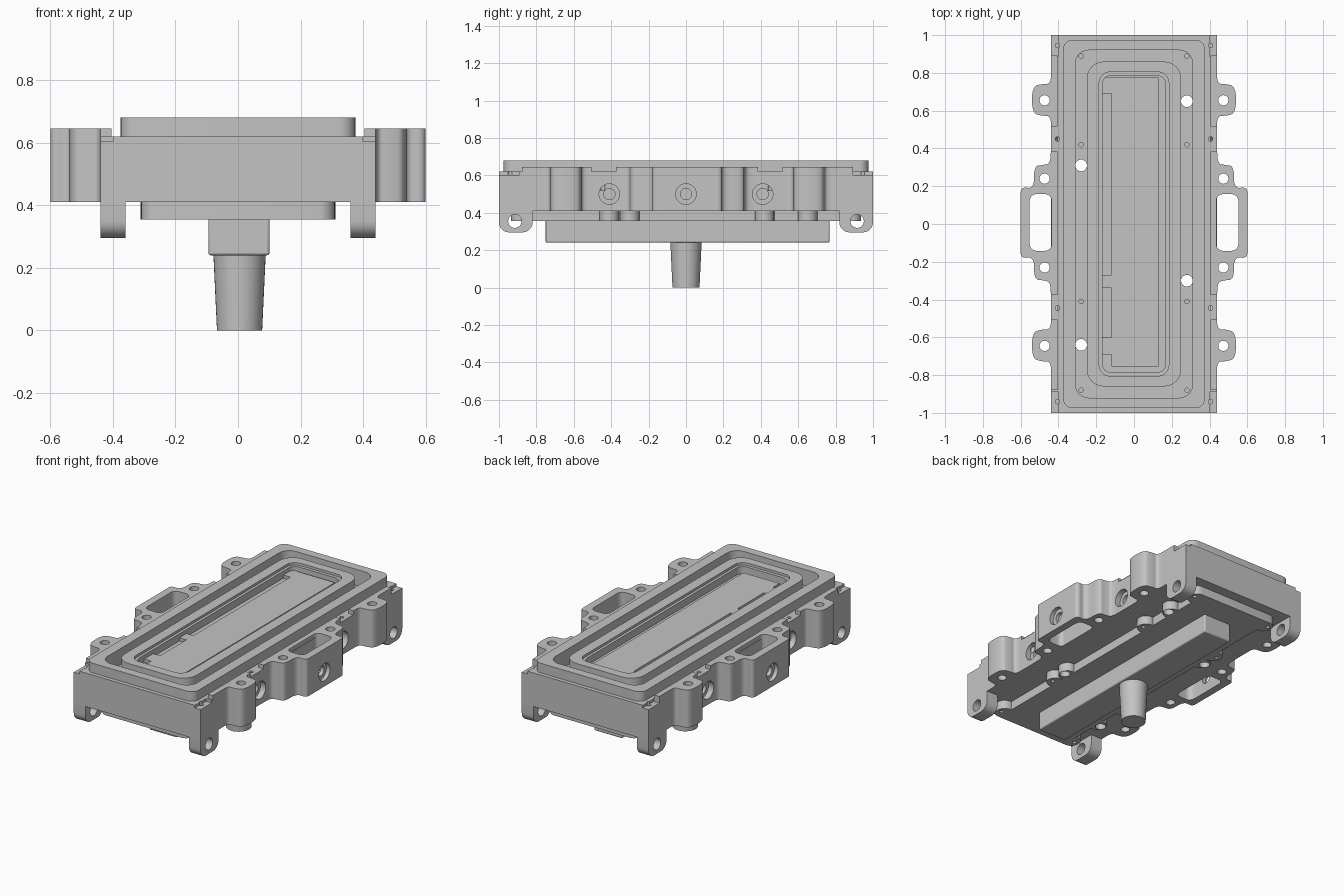
import bpy, bmesh, math
from mathutils import Vector

if "Cube" in bpy.data.objects:
    bpy.data.objects.remove(bpy.data.objects["Cube"])

grey = bpy.data.materials.new("machined_grey")
grey.use_nodes = True
grey.diffuse_color = (0.55, 0.55, 0.55, 1)
grey.node_tree.nodes["Principled BSDF"].inputs["Base Color"].default_value = (0.55, 0.55, 0.55, 1)


def prism(name, outline, a, b, axis="z", scale=1.0):
    """Extrude a closed outline from a to b along z or x; scale tapers the b end."""
    bm = bmesh.new()

    def place(p, h, s):
        return (p[0] * s, p[1] * s, h) if axis == "z" else (h, p[0] * s, p[1] * s)

    low = [bm.verts.new(place(p, a, 1)) for p in outline]
    high = [bm.verts.new(place(p, b, scale)) for p in outline]
    bm.faces.new(low)
    bm.faces.new(high)
    for i in range(len(low)):
        j = (i + 1) % len(low)
        bm.faces.new((low[i], low[j], high[j], high[i]))
    bmesh.ops.recalc_face_normals(bm, faces=bm.faces)
    mesh = bpy.data.meshes.new(name)
    bm.to_mesh(mesh)
    bm.free()
    ob = bpy.data.objects.new(name, mesh)
    bpy.context.collection.objects.link(ob)
    mesh.materials.append(grey)
    return ob


def rounded(hx, hy, r, cx=0.0, cy=0.0, steps=6):
    pts = []
    for k, (sx, sy) in enumerate([(1, 1), (-1, 1), (-1, -1), (1, -1)]):
        for i in range(steps + 1):
            t = math.pi / 2 * (k + i / steps)
            pts.append((cx + sx * (hx - r) + r * math.cos(t),
                        cy + sy * (hy - r) + r * math.sin(t)))
    return pts


def circle(x, y, r, n=24):
    return [(x + r * math.cos(2 * math.pi * i / n), y + r * math.sin(2 * math.pi * i / n))
            for i in range(n)]


def rect(x0, x1, y0, y1):
    return [(x0, y0), (x1, y0), (x1, y1), (x0, y1)]


def chaikin(pts, times):
    """Round the corners of an open path, keeping its ends."""
    for _ in range(times):
        out = [pts[0]]
        for p, q in zip(pts, pts[1:]):
            p, q = Vector(p), Vector(q)
            out += [tuple(p.lerp(q, 0.25)), tuple(p.lerp(q, 0.75))]
        pts = out + [pts[-1]]
    return pts


def carve(ob, specs, operation="DIFFERENCE"):
    """Boolean a list of prism specs into an object and apply the result."""
    tools = []
    for spec in specs:
        tool = prism("cutter", *spec)
        tool.hide_render = True
        mod = ob.modifiers.new("cut", "BOOLEAN")
        mod.operation, mod.solver, mod.object = operation, "EXACT", tool
        tools.append(tool)
    bpy.context.view_layer.update()
    done = ob.evaluated_get(bpy.context.evaluated_depsgraph_get())
    mesh = bpy.data.meshes.new_from_object(done)
    ob.modifiers.clear()
    ob.data = mesh
    for tool in tools:
        bpy.data.objects.remove(tool)


def smooth(ob):
    bpy.ops.object.select_all(action="DESELECT")
    ob.select_set(True)
    bpy.context.view_layer.objects.active = ob
    bpy.ops.object.shade_smooth_by_angle(angle=math.radians(32))


SIDES = (-1, 1)
through = [(0.28, 0.65), (-0.28, 0.31), (0.28, -0.3), (-0.28, -0.64)]
bolts = [(s * 0.28, y) for s in SIDES for y in (0.89, 0.42, -0.41, -0.88)]
edge_bolts = [(s * 0.405, y) for s in SIDES for y in (0.945, 0.45, -0.445, -0.94)]

through_cuts = [(circle(x, y, 0.031), 0.2, 0.8) for x, y in through]
port_cuts = []
for s in SIDES:
    for y in (-0.41, 0.41):
        port_cuts.append((circle(y, 0.5, 0.055), s * 0.405, s * 0.57, "x"))
        port_cuts.append((circle(y, 0.5, 0.03), s * 0.34, s * 0.57, "x"))

# Main block with the seal groove, bolt holes and side ports
body = prism("main_body", rect(-0.44, 0.44, -1, 1), 0.41, 0.62)
groove = (rounded(0.31, 0.92, 0.07), 0.58, 0.8)
small = [(circle(x, y, 0.012, 12), 0.52, 0.8) for x, y in bolts + edge_bolts]
under = [(circle(x, y, 0.012, 12), 0.3, 0.45) for x, y in bolts + edge_bolts]
corner_steps = [(rect(*sorted((s * 0.4, s * 0.5)), *sorted((t * 0.89, t * 1.1))), 0.603, 0.7)
                for s in SIDES for t in SIDES]
carve(body, [groove] + corner_steps + through_cuts + small + under + port_cuts)
smooth(body)

# Raised outer rim
rim = prism("outer_rim", rounded(0.375, 0.975, 0.05), 0.62, 0.68)
carve(rim, [(rounded(0.31, 0.92, 0.07), 0.5, 0.8)])
smooth(rim)

# Inner ridge around the shallow stepped pocket
ridge = prism("inner_ridge", rounded(0.25, 0.86, 0.09), 0.575, 0.68)
carve(ridge, [(rounded(0.185, 0.805, 0.06), 0.665, 0.8), (rounded(0.168, 0.785, 0.045), 0.62, 0.8)])
smooth(ridge)

# Pocket floor and its small side blocks
prism("pocket_floor", rect(-0.12, 0.13, -0.755, 0.775), 0.61, 0.64)
for i, (y0, y1) in enumerate([(0.69, 0.775), (-0.34, -0.27), (-0.69, -0.6)]):
    prism(f"pocket_block_{i}", rect(-0.168, -0.12, y0, y1), 0.61, 0.64)

# Side flanges with bolt ears and a windowed lug
half = [(0.44, 0.885), (0.44, 0.82), (0.44, 0.735), (0.485, 0.735), (0.54, 0.72), (0.54, 0.58),
        (0.485, 0.565), (0.44, 0.565), (0.44, 0.48), (0.44, 0.4), (0.442, 0.315), (0.48, 0.305),
        (0.53, 0.3), (0.528, 0.18), (0.6, 0.19), (0.6, 0.13), (0.6, 0)]
half = chaikin(half, 3)
wave = half + [(x, -y) for x, y in reversed(half[:-1])]
wave = [(0.405, 0.885)] + wave + [(0.405, -0.885)]
for s, label in zip(SIDES, ("right", "left")):
    flange = prism(f"{label}_flange", [(s * x, y + 0.007) for x, y in wave], 0.41, 0.645)
    cuts = [(circle(s * 0.473, y, 0.027), 0.3, 0.8) for y in (0.655, 0.24, -0.23, -0.645)]
    cuts.append((rounded(0.058, 0.15, 0.035, s * 0.494, 0.008), 0.3, 0.8))
    cuts += [(rounded(0.1, 0.065, 0.02, s * 0.45, y), 0.62, 0.8) for y in (0.45, -0.44)]
    cuts += [(circle(s * 0.405, y, 0.012, 12), 0.52, 0.8) for y in (0.45, -0.445)]
    cuts.append((circle(0, 0.5, 0.055), s * 0.575, s * 0.65, "x"))
    cuts.append((circle(0, 0.5, 0.03), s * 0.5, s * 0.65, "x"))
    carve(flange, cuts + port_cuts)
    smooth(flange)

# Mounting feet at the four corners
for s, side in zip(SIDES, ("right", "left")):
    for t, end in zip(SIDES, ("front", "back")):
        outline = [(t * y, z) for y, z in rounded(0.09, 0.11, 0.055, 0.91, 0.405) if z < 0.41]
        outline = sorted(outline, key=lambda p: math.atan2(p[1] - 0.41, t * p[0] - 0.91))
        outline = [(t * 0.82, 0.43)] + outline + [(t * 1.0, 0.43)]
        foot = prism(f"{end}_{side}_foot", outline, s * 0.36, s * 0.44, "x")
        carve(foot, [(circle(t * 0.915, 0.355, 0.036), s * 0.3, s * 0.5, "x")])
        smooth(foot)

# Underside plate: wide rounded ends and bosses around the bolts
plate = prism("under_plate", rect(-0.25, 0.25, -0.88, 0.88), 0.355, 0.412)
bosses = [(x * 0.93, y) for x, y in bolts if abs(y) < 0.8] + [(x * 0.93, y) for x, y in through]
lobes = [circle(x, y, 0.052) for x, y in bosses]
lobes += [rounded(0.31, 0.055, 0.05, 0, t * 0.88) for t in SIDES]
carve(plate, [(lobe, 0.355, 0.412) for lobe in lobes], "UNION")
carve(plate, through_cuts + under)
smooth(plate)

# Lower chamber and tapered outlet
chamber = prism("lower_chamber", rect(-0.095, 0.101, -0.75, 0.768), 0.24, 0.42)
bevel = chamber.modifiers.new("bevel", "BEVEL")
bevel.width, bevel.segments = 0.008, 3
smooth(chamber)
outlet = prism("outlet_spout", circle(0, 0, 0.084, 40), 0.25, 0, "z", 0.86)
outlet.location.x = 0.005
smooth(outlet)
